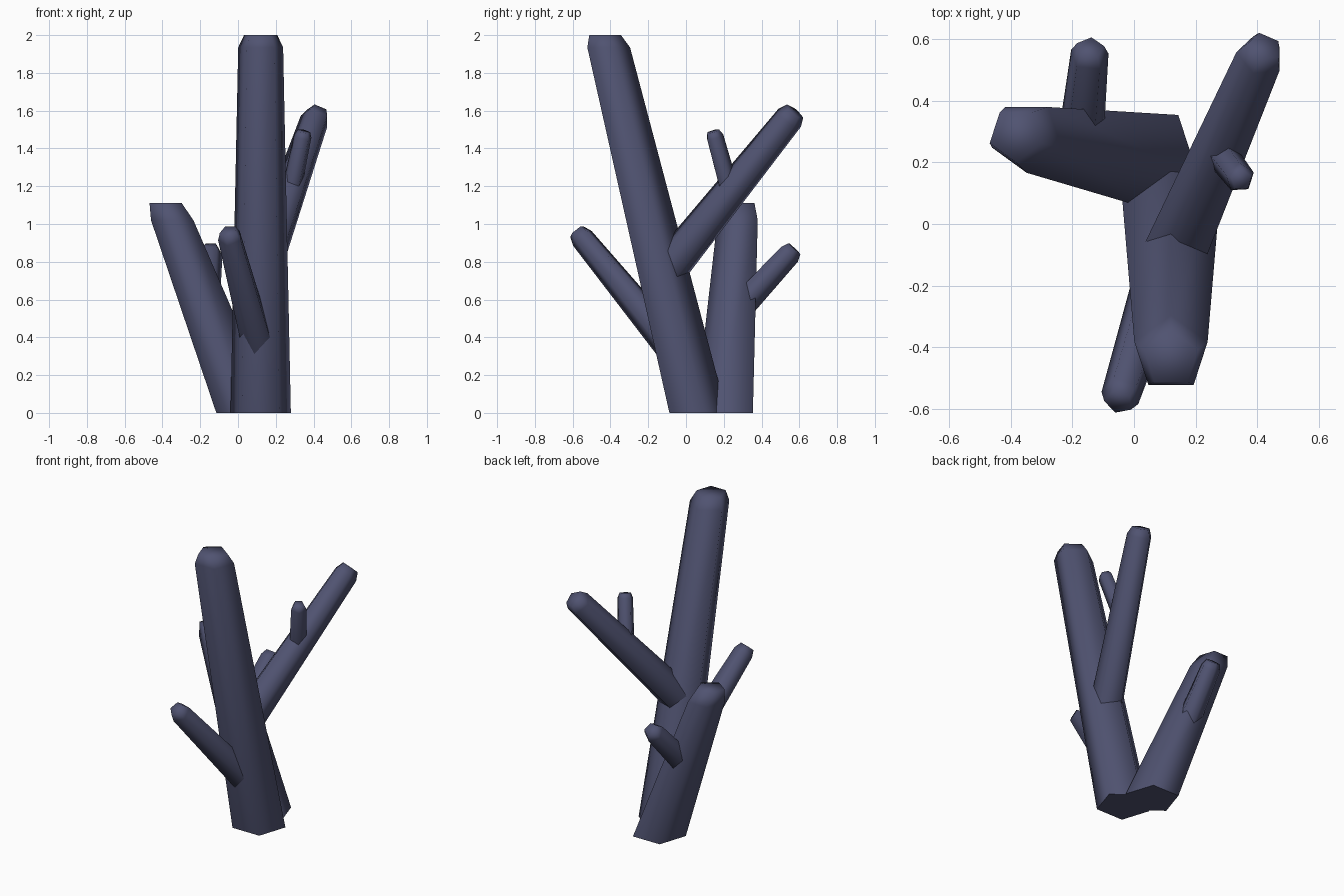
import bpy, bmesh, math
from mathutils import Vector

if "Cube" in bpy.data.objects:
    bpy.data.objects.remove(bpy.data.objects["Cube"])

bark = bpy.data.materials.new("slate_blue_bark")
bark.diffuse_color = (0.08, 0.086, 0.165, 1)
bark.use_nodes = True
bark.node_tree.nodes["Principled BSDF"].inputs["Base Color"].default_value = bark.diffuse_color

SIDES = 5


def limb(name, start, end, r0, r1, apex=1, level=False, cap=0.06, cap_scale=0.72):
    """Tapered five-sided limb with a chamfered tip; level keeps its rings horizontal."""
    a, b = Vector(start), Vector(end)
    d = (b - a).normalized()
    if level:
        u, v = Vector((1, 0, 0)), Vector((0, 1, 0))
        shoulder = b - d * (cap / d.z)
    else:
        u = d.cross(Vector((0, 0, 1))).normalized()
        v = u.cross(d)
        shoulder = b - d * cap
    bm = bmesh.new()
    rings = []
    for centre, r in ((a, r0), (shoulder, r1), (b, r1 * cap_scale)):
        ring = []
        for i in range(SIDES):
            t = apex * math.pi / 2 + i * math.tau / SIDES
            ring.append(bm.verts.new(centre + u * (r * math.cos(t)) + v * (r * math.sin(t))))
        rings.append(ring)
    for lo, hi in zip(rings, rings[1:]):
        for i in range(SIDES):
            j = (i + 1) % SIDES
            bm.faces.new((lo[i], lo[j], hi[j], hi[i])).smooth = True
    bm.faces.new(rings[-1]).smooth = True
    base = bm.faces.new(rings[0])
    for e in base.edges:
        e.smooth = False
    bmesh.ops.recalc_face_normals(bm, faces=bm.faces)
    me = bpy.data.meshes.new(name)
    bm.to_mesh(me)
    bm.free()
    me.materials.append(bark)
    ob = bpy.data.objects.new(name, me)
    bpy.context.collection.objects.link(ob)
    return ob


# Two trunks standing on the ground
limb("tall_trunk", (0.12, 0.048, 0), (0.12, -0.437, 2.0), 0.168, 0.125, 1, True, 0.065, 0.74)
limb("short_trunk", (0.045, 0.218, 0), (-0.383, 0.29, 1.11), 0.168, 0.118, -1, True, 0.09, 0.76)

# Side branches, each starting inside its parent
limb("upper_branch", (0.12, -0.12, 0.73), (0.423, 0.575, 1.595), 0.108, 0.08, 1, cap=0.05)
limb("front_branch", (0.135, -0.01, 0.27), (-0.05, -0.578, 0.962), 0.095, 0.066, -1, cap=0.045)
limb("rear_branch", (-0.175, 0.255, 0.53), (-0.142, 0.572, 0.872), 0.078, 0.064, -1, cap=0.04)
limb("twig", (0.277, 0.235, 1.15), (0.349, 0.142, 1.49), 0.055, 0.049, -1, cap=0.03)
